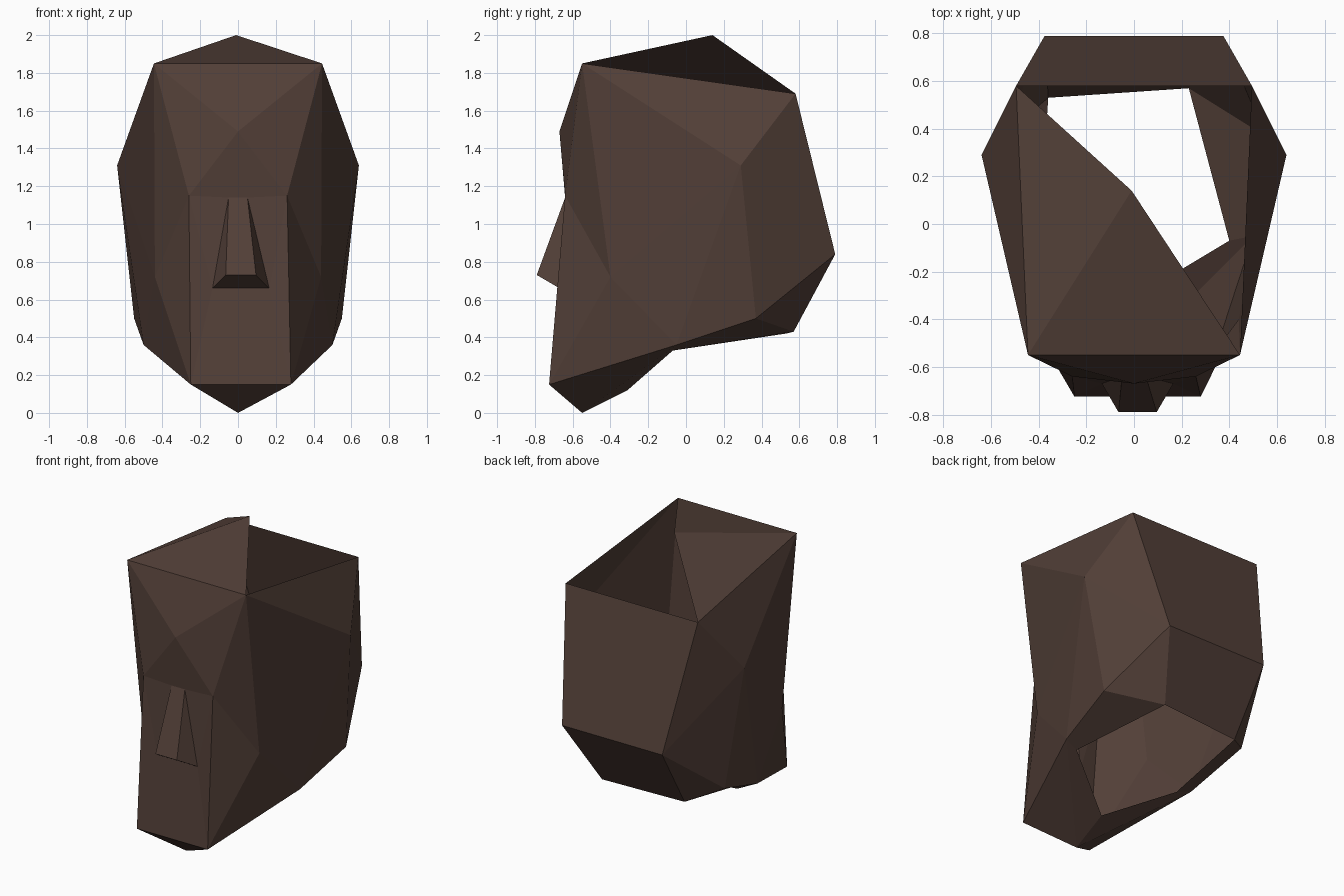
import bpy, bmesh

if "Cube" in bpy.data.objects:
    bpy.data.objects.remove(bpy.data.objects["Cube"])

# One brown material for the whole head
mat = bpy.data.materials.new("dark_brown")
mat.diffuse_color = (0.085, 0.050, 0.039, 1)
mat.use_nodes = True
mat.node_tree.nodes["Principled BSDF"].inputs["Base Color"].default_value = mat.diffuse_color

# Landmarks on the right half of the head (mirrored to the left)
pairs = {
    "top_front": (0.445, -0.55, 1.85), "top_back": (0.495, 0.58, 1.69),
    "temple": (0.64, 0.29, 1.31), "eye": (0.26, -0.64, 1.15),
    "bridge": (0.05, -0.64, 1.14), "nose_tip": (0.08, -0.79, 0.73),
    "nose_base": (0.15, -0.67, 0.66), "chin": (0.265, -0.725, 0.15),
    "cheek": (0.44, -0.40, 0.72), "jaw": (0.50, -0.05, 0.36),
    "jaw_back": (0.55, 0.37, 0.50), "nape": (0.375, 0.79, 0.84),
    "neck_side": (0.40, -0.07, 0.33), "neck_back": (0.30, 0.55, 0.43),
}
# Landmarks on the centre line
centre = {"crown": (-0.01, 0.14, 2.0), "brow": (0, -0.67, 1.49),
          "chin_low": (0, -0.55, 0), "neck_front": (0, -0.31, 0.12)}

bm = bmesh.new()
V = {k: bm.verts.new(p) for k, p in centre.items()}
for k, (x, y, z) in pairs.items():
    for tag, s in (("R", 1), ("L", -1)):
        V[k + tag] = bm.verts.new((s * x, y, z))
# the nose and the neck opening are slightly lopsided
for k in ("nose_tip", "nose_base", "chin"):
    for tag in "RL":
        V[k + tag].co.x += 0.015
V["neck_backR"].co = (0.23, 0.57, 0.43)
V["neck_backL"].co = (-0.36, 0.53, 0.42)

# Faces repeated on both sides
side = [
    "brow eye top_front", "brow bridge eye",                  # brow and eye
    "bridge nose_tip nose_base",                              # nose flank
    "bridge nose_base eye", "nose_base chin eye",             # cheek front
    "eye chin cheek", "eye cheek top_front",                  # cheek side
    "cheek temple top_front", "cheek jaw temple", "chin jaw cheek",
    "top_front temple top_back", "temple nape top_back",      # skull side
    "jaw jaw_back temple", "jaw_back nape temple",
    "chin_low jaw chin", "chin_low neck_front neck_side jaw", # under the jaw
    "jaw neck_side neck_back jaw_back", "jaw_back neck_back nape",
]
for f in side:
    for tag in "RL":
        vs = [V[n] if n in centre else V[n + tag] for n in f.split()]
        bm.faces.new(vs if tag == "R" else vs[::-1])

# Faces crossing the middle; neck and rear-right of the crown stay open
middle = [
    "top_frontL brow top_frontR", "brow bridgeL bridgeR",
    "bridgeL nose_tipL nose_tipR bridgeR",
    "nose_tipL nose_baseL nose_baseR nose_tipR",
    "nose_baseL chinL chinR nose_baseR", "chinL chin_low chinR",
    "top_frontL top_frontR crown", "top_frontL crown top_backL",
    "top_backR napeR napeL top_backL",
    "napeR neck_backR neck_backL napeL",
]
for f in middle:
    bm.faces.new([V[n] for n in f.split()])

bmesh.ops.recalc_face_normals(bm, faces=bm.faces)
# keep the shell facing outwards
if V["brow"].link_faces[0].normal.y > 0:
    bmesh.ops.reverse_faces(bm, faces=bm.faces)
me = bpy.data.meshes.new("head")
bm.to_mesh(me)
bm.free()
me.materials.append(mat)
head = bpy.data.objects.new("head", me)
bpy.context.collection.objects.link(head)
